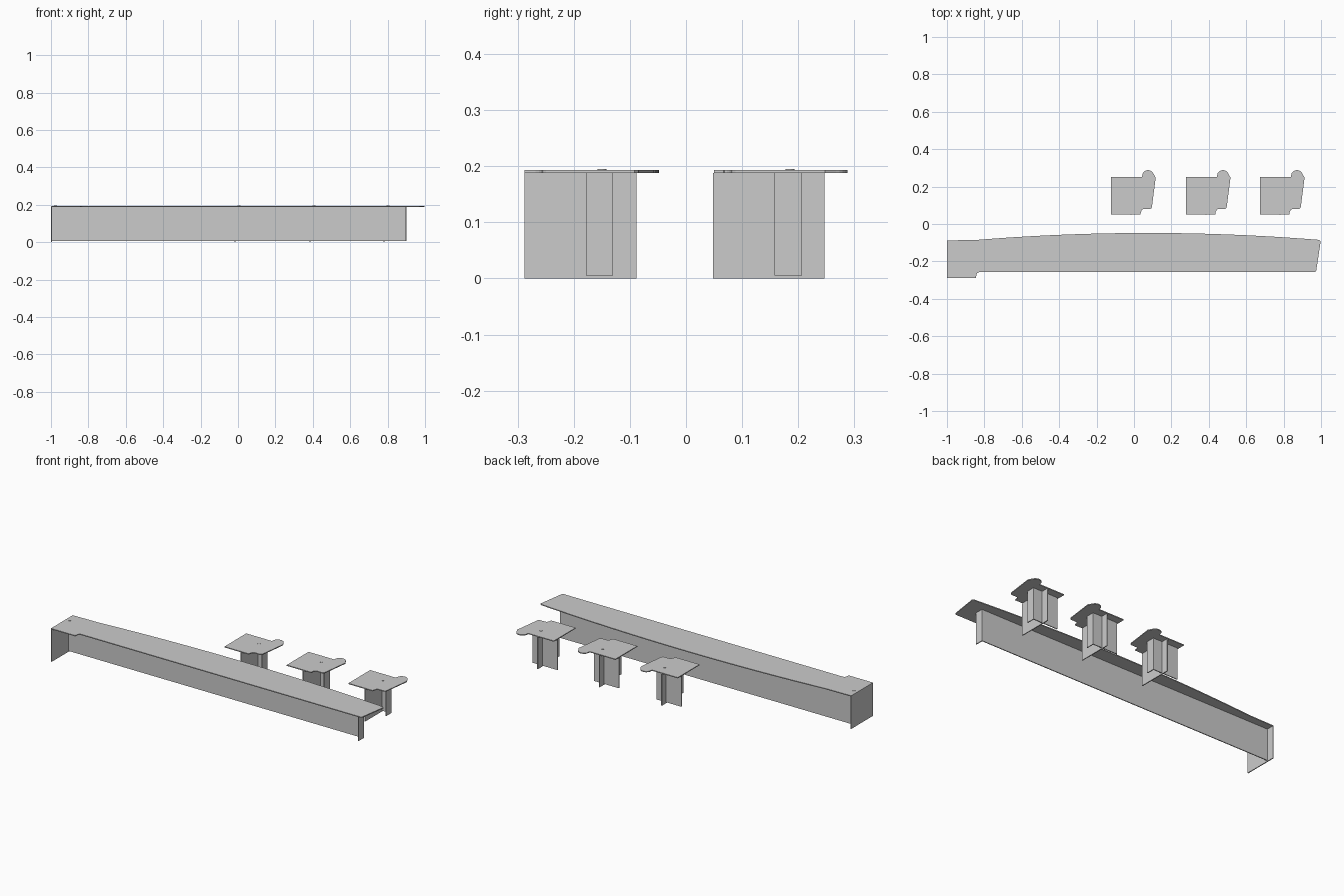
import bpy, bmesh, math

if "Cube" in bpy.data.objects:
    bpy.data.objects.remove(bpy.data.objects["Cube"])

Z_TOP, Z_PLATE = 0.193, 0.188   # plate upper and lower faces
T = 0.005                       # sheet thickness


def plate(name, pts):
    """Flat horizontal plate extruded from an outline."""
    bm = bmesh.new()
    face = bm.faces.new([bm.verts.new((x, y, Z_PLATE)) for x, y in pts])
    ext = bmesh.ops.extrude_face_region(bm, geom=[face])
    verts = [g for g in ext["geom"] if isinstance(g, bmesh.types.BMVert)]
    bmesh.ops.translate(bm, verts=verts, vec=(0, 0, Z_TOP - Z_PLATE))
    bmesh.ops.recalc_face_normals(bm, faces=bm.faces)
    me = bpy.data.meshes.new(name)
    bm.to_mesh(me)
    bm.free()
    ob = bpy.data.objects.new(name, me)
    bpy.context.collection.objects.link(ob)


def panel(name, x0, x1, y0, y1, z0):
    """Upright sheet reaching up to the underside of the plate."""
    bpy.ops.mesh.primitive_cube_add(
        size=1, location=((x0 + x1) / 2, (y0 + y1) / 2, (z0 + Z_PLATE) / 2))
    ob = bpy.context.object
    ob.name = name
    ob.scale = (x1 - x0, y1 - y0, Z_PLATE - z0)


def cap(name, x, y):
    """Small round cable cap on the plate."""
    bpy.ops.mesh.primitive_cylinder_add(vertices=20, radius=0.008, depth=0.005,
                                        location=(x, y, 0.1925))
    bpy.context.object.name = name


def arc(cx, cy, r, a0, a1, n):
    angles = [math.radians(a0 + (a1 - a0) * i / n) for i in range(n + 1)]
    return [(cx + r * math.cos(a), cy + r * math.sin(a)) for a in angles]


# Long desk: stepped left end, bowed back edge, slanted right end
bow = [(0.99 - 1.83 * i / 24, -0.085 + 0.037 * (1 - (1 - i / 12) ** 2)) for i in range(25)]
plate("desk_top", [(-1, -0.288), (-0.845, -0.288)]
      + arc(-0.825, -0.275, 0.018, 180, 90, 4)
      + arc(0.963, -0.245, 0.012, -90, 0, 4)
      + [(0.998, -0.092)] + bow + [(-1, -0.088)])
panel("desk_end_panel", -1, -1 + T, -0.288, -0.088, 0)
panel("desk_modesty_panel", -1 + T, 0.9, -0.135, -0.13, T)
panel("desk_return_flange", 0.9 - T, 0.9, -0.178, -0.135, T)
cap("desk_cap", -0.975, -0.15)

# Three short desks with a rounded lobe at the back right
for i, cx in enumerate((0, 0.4, 0.796)):
    outline = ([(-0.122, 0.05), (0.035, 0.05), (0.037, 0.067)]
               + arc(0.053, 0.066, 0.014, 170, 90, 4)
               + arc(0.083, 0.093, 0.013, -90, 0, 4)
               + [(0.116, 0.248)]
               + arc(0.075, 0.256, 0.032, 20, 150, 10)
               + [(0.042, 0.25), (-0.122, 0.25)])
    plate(f"short_desk_top_{i}", [(cx + x, y) for x, y in outline])
    panel(f"short_desk_end_panel_{i}", cx - 0.018, cx - 0.013, 0.048, 0.247, 0)
    panel(f"short_desk_modesty_panel_{i}", cx - 0.115, cx + 0.045, 0.202, 0.207, T)
    panel(f"short_desk_return_flange_{i}", cx + 0.04, cx + 0.045, 0.158, 0.202, T)
    cap(f"short_desk_cap_{i}", cx + 0.006, 0.185)
